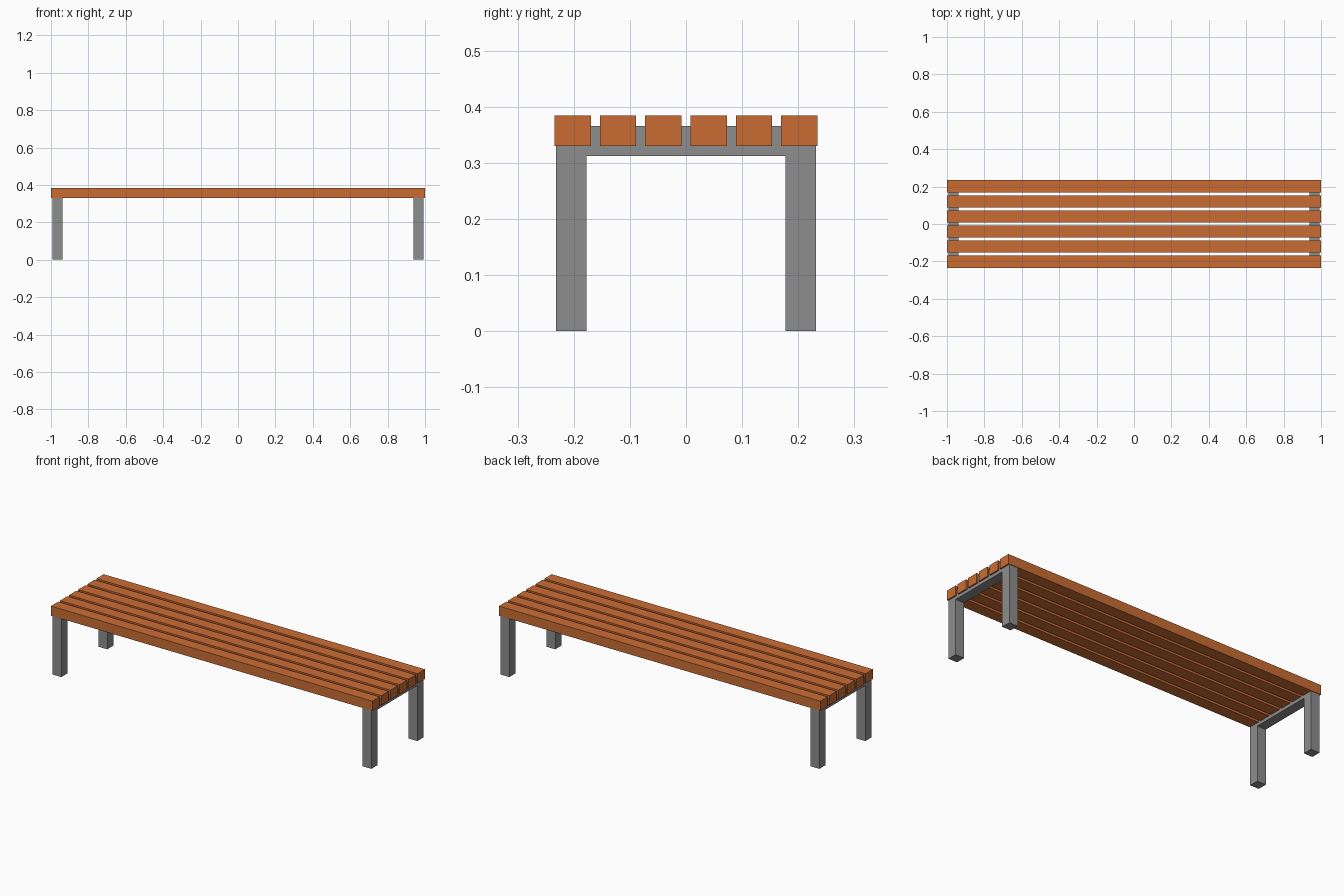
import bpy
import bmesh

if "Cube" in bpy.data.objects:
    bpy.data.objects.remove(bpy.data.objects["Cube"])


def material(name, rgb):
    m = bpy.data.materials.new(name)
    m.diffuse_color = (*rgb, 1.0)
    m.use_nodes = True
    m.node_tree.nodes["Principled BSDF"].inputs["Base Color"].default_value = m.diffuse_color
    return m


wood = material("orange wood", (0.59, 0.152, 0.034))
metal = material("grey metal", (0.27, 0.27, 0.27))


def prism(name, profile, x0, x1, mat):
    """Extrude a (y, z) profile along x from x0 to x1."""
    bm = bmesh.new()
    face = bm.faces.new([bm.verts.new((x0, y, z)) for y, z in profile])
    new = bmesh.ops.extrude_face_region(bm, geom=[face])["geom"]
    verts = [v for v in new if isinstance(v, bmesh.types.BMVert)]
    bmesh.ops.translate(bm, verts=verts, vec=(x1 - x0, 0, 0))
    bmesh.ops.recalc_face_normals(bm, faces=bm.faces)
    mesh = bpy.data.meshes.new(name)
    bm.to_mesh(mesh)
    bm.free()
    mesh.materials.append(mat)
    obj = bpy.data.objects.new(name, mesh)
    bpy.context.collection.objects.link(obj)
    return obj


# Six seat slats running the full length
PITCH, HALF = 0.0808, 0.0325
for i in range(6):
    y = (i - 2.5) * PITCH
    prism(f"seat_slat_{i + 1}",
          [(y - HALF, 0.33), (y + HALF, 0.33), (y + HALF, 0.384), (y - HALF, 0.384)],
          -1.0, 1.0, wood)

# Two upside-down U leg frames, let into the underside of the slats
OUT, INN, TOP, UNDER = 0.2315, 0.1775, 0.366, 0.312
frame = [(-OUT, 0), (-INN, 0), (-INN, UNDER), (INN, UNDER),
         (INN, 0), (OUT, 0), (OUT, TOP), (-OUT, TOP)]
for name, x in (("left_leg_frame", -0.965), ("right_leg_frame", 0.965)):
    prism(name, frame, x - 0.027, x + 0.027, metal)
